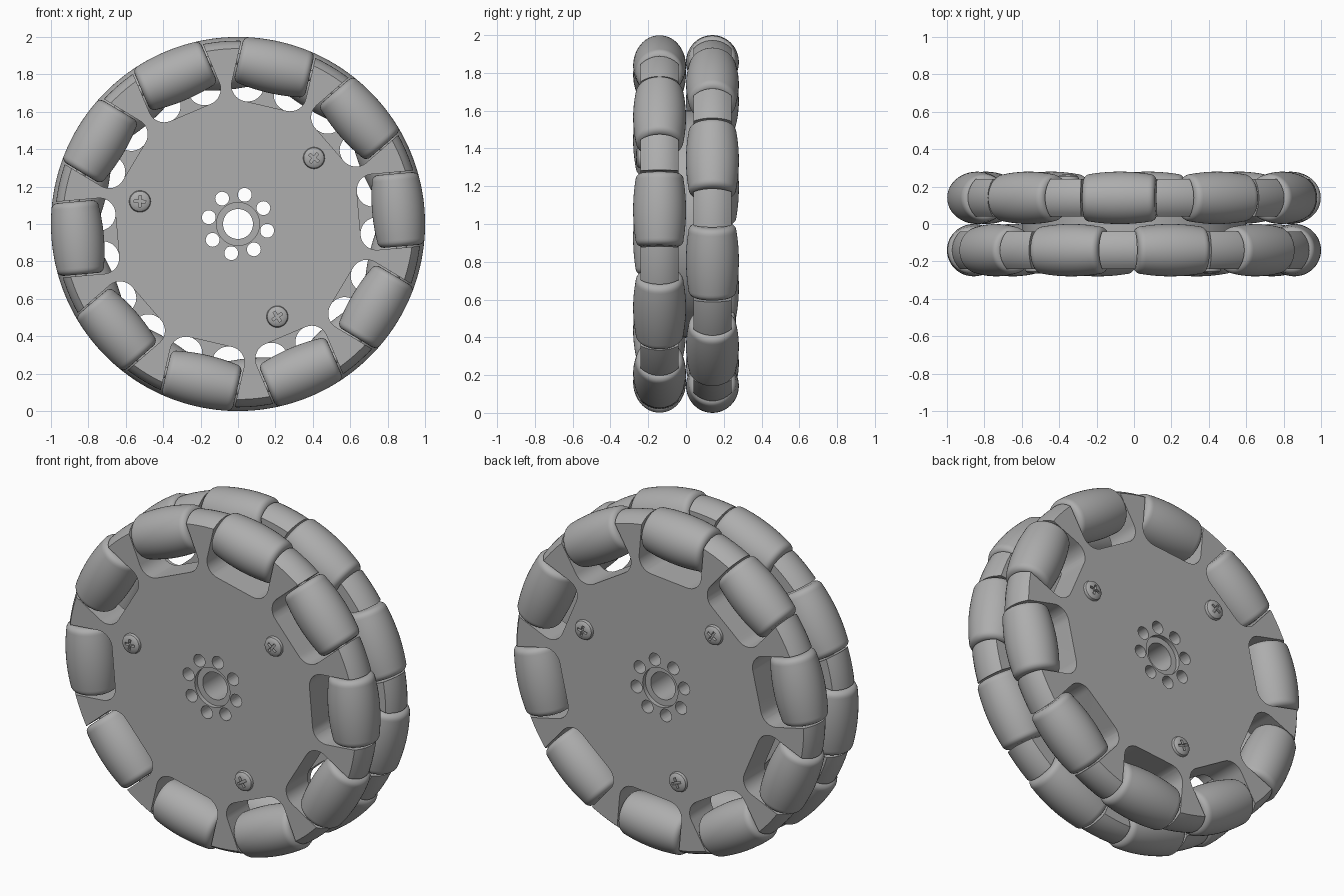
import bpy, bmesh
from math import sin, cos, pi, radians, sqrt
from mathutils import Matrix, Vector

if "Cube" in bpy.data.objects:
    bpy.data.objects.remove(bpy.data.objects["Cube"])

grey = bpy.data.materials.new("plain grey")
grey.use_nodes = True
colour = (0.42, 0.42, 0.42, 1)
grey.diffuse_color = colour
grey.node_tree.nodes["Principled BSDF"].inputs["Base Color"].default_value = colour

COUNT = 10            # rollers per row
PITCH = 2 * pi / COUNT
FIRST = radians(5)    # angle of the first roller
MID = 0.86            # distance of roller axes from the wheel centre
RAD = 0.14            # largest roller radius


def finish(bm, name):
    bmesh.ops.recalc_face_normals(bm, faces=bm.faces)
    mesh = bpy.data.meshes.new(name)
    bm.to_mesh(mesh)
    bm.free()
    mesh.materials.append(grey)
    ob = bpy.data.objects.new(name, mesh)
    bpy.context.collection.objects.link(ob)
    return ob


def lathe(name, profile, steps, axis, closed=False):
    """Turn (radius, height) points around the y or z axis."""
    bm = bmesh.new()
    verts = [bm.verts.new((r, h, 0) if axis == "y" else (r, 0, h)) for r, h in profile]
    pairs = list(zip(verts, verts[1:])) + ([(verts[-1], verts[0])] if closed else [])
    edges = [bm.edges.new(p) for p in pairs]
    bmesh.ops.spin(bm, geom=verts + edges, cent=(0, 0, 0), angle=2 * pi, steps=steps,
                   axis=(0, 1, 0) if axis == "y" else (0, 0, 1))
    bmesh.ops.remove_doubles(bm, verts=bm.verts, dist=1e-4)
    return finish(bm, name)


def prism(bm, outline, y0, y1, angle=0):
    """Extrude an (x, z) outline along y, turned about the wheel axis."""
    turn = Matrix.Rotation(-angle, 3, "Y")
    face = bm.faces.new([bm.verts.new(turn @ Vector((x, y0, z))) for x, z in outline])
    new = bmesh.ops.extrude_face_region(bm, geom=[face])["geom"]
    bmesh.ops.translate(bm, vec=(0, y1 - y0, 0),
                        verts=[v for v in new if isinstance(v, bmesh.types.BMVert)])


def arc(cx, cz, r, start, end, n):
    return [(cx + r * cos(radians(start + (end - start) * i / n)),
             cz + r * sin(radians(start + (end - start) * i / n))) for i in range(n + 1)]


def cut(ob, bm):
    cutter = finish(bm, "cutter")
    cutter.hide_render = True
    mod = ob.modifiers.new("cut", "BOOLEAN")
    mod.operation, mod.solver, mod.object = "DIFFERENCE", "EXACT", cutter
    bpy.context.view_layer.objects.active = ob
    bpy.ops.object.modifier_apply(modifier=mod.name)
    bpy.data.objects.remove(cutter)


def smooth(ob):
    bpy.ops.object.select_all(action="DESELECT")
    ob.select_set(True)
    bpy.context.view_layer.objects.active = ob
    bpy.ops.object.shade_smooth_by_angle(angle=radians(30))


# Plate with crowned rim, counterbored centre and inner spacer boss
rim = [(MID - 0.02 + sqrt(RAD ** 2 - y * y), y) for y in [-0.1 + 0.02 * i for i in range(11)]]
profile = [(0.08, -0.075), (0.115, -0.075), (0.115, -0.1)] + rim + \
          [(0.6, 0.1), (0.6, RAD), (0.08, RAD)]
plate = lathe("wheel_plate", profile, 120, "y", closed=True)

# Roller pockets and the ring of small holes
bm = bmesh.new()
half, inner, corner = 0.203, 0.648, 0.085
pocket = [(1.2, -half), (1.2, half)] + \
    arc(inner + corner, half - corner, corner, 90, 180, 8) + \
    arc(inner + corner, corner - half, corner, 180, 270, 8)
for i in range(COUNT):
    prism(bm, pocket, -0.3, 0.3, FIRST + i * PITCH)
for i in range(8):
    prism(bm, arc(0.16, 0, 0.037, 0, 345, 23), -0.3, 0.3, radians(32 + 45 * i))
cut(plate, bm)

# Barrel roller whose crown follows the wheel's outer circle
end, fillet = 0.195, 0.035
crown_end = end - fillet
edge_r = sqrt(1 - crown_end ** 2) - MID
crown = [(sqrt(1 - z * z) - MID, z) for z in [crown_end * (i / 6 - 1) for i in range(13)]]
top = arc(edge_r - fillet, crown_end, fillet, 0, 90, 5)[1:]
bottom = [(r, -z) for r, z in reversed(top)]
roller = lathe("roller", [(0, -end)] + bottom + crown + top + [(0, end)], 48, "z")

# Axle pin bridging the gap at each roller end
axle = lathe("roller_axle", [(0, -0.22), (0.03, -0.22), (0.03, 0.22), (0, 0.22)], 20, "z")

# Screw with a low domed head and cross recess
screw = lathe("screw", [(0, -0.126), (0.025, -0.125), (0.044, -0.121), (0.054, -0.114),
                        (0.058, -0.104), (0.058, -0.09), (0, -0.09)], 32, "y")
bm = bmesh.new()
w, l = 0.007, 0.031
prism(bm, [(l, -w), (l, w), (w, w), (w, l), (-w, l), (-w, w), (-l, w), (-l, -w),
           (-w, -w), (-w, -l), (w, -l), (w, -w)], -0.2, -0.108, radians(10))
cut(screw, bm)

for ob in (plate, roller, axle, screw):
    smooth(ob)

# Lay out one row, then the second as the same row flipped half a turn
parts = [(plate, "wheel_plate", Matrix.Identity(4))]
for i in range(COUNT):
    place = Matrix.Rotation(-(FIRST + i * PITCH), 4, "Y") @ Matrix.Translation((MID, 0, 0))
    parts += [(roller, "roller", place), (axle, "roller_axle", place)]
for a in (41, 167, 293):
    parts.append((screw, "screw", Matrix.Rotation(-radians(a), 4, "Y")
                  @ Matrix.Translation((0.538, 0, 0))))

flip = Matrix.Rotation(pi, 4, Vector((cos(radians(32)), 0, sin(radians(32)))))
rows = {"front": Matrix.Translation((0, -RAD, 1)),
        "back": Matrix.Translation((0, RAD, 1)) @ flip}
for row, base in rows.items():
    for source, name, place in parts:
        ob = bpy.data.objects.new(row + "_" + name, source.data)
        bpy.context.collection.objects.link(ob)
        ob.matrix_world = base @ place
for ob in (plate, roller, axle, screw):
    bpy.data.objects.remove(ob)
